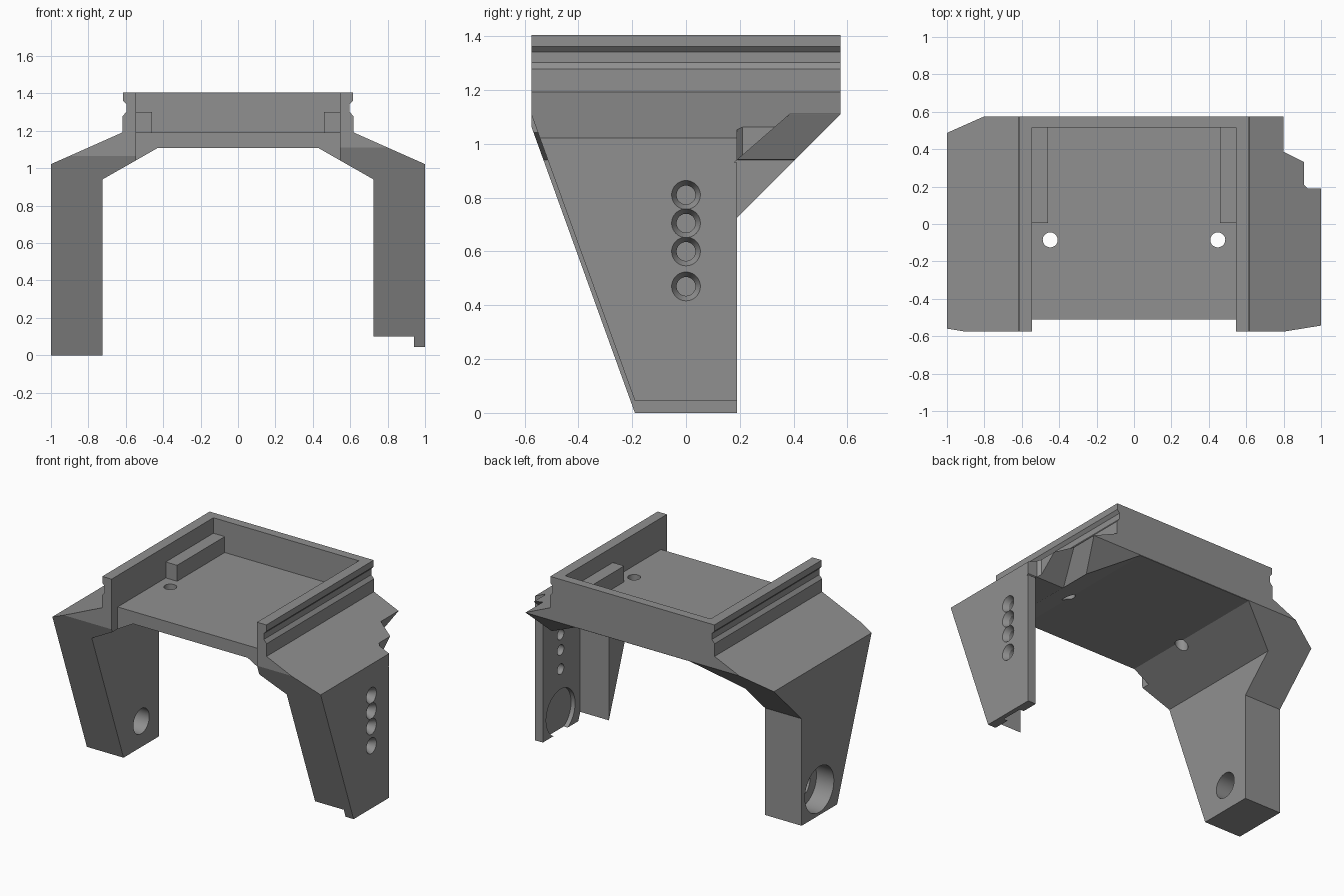
import bpy, bmesh, math
from mathutils import Vector

if "Cube" in bpy.data.objects:
    bpy.data.objects.remove(bpy.data.objects["Cube"])

grey = bpy.data.materials.new("plain_grey")
grey.diffuse_color = (0.28, 0.28, 0.28, 1)
grey.use_nodes = True
grey.node_tree.nodes["Principled BSDF"].inputs["Base Color"].default_value = grey.diffuse_color


def make(name, bm):
    bmesh.ops.recalc_face_normals(bm, faces=bm.faces)
    me = bpy.data.meshes.new(name)
    bm.to_mesh(me)
    bm.free()
    me.materials.append(grey)
    ob = bpy.data.objects.new(name, me)
    bpy.context.collection.objects.link(ob)
    return ob


def prism(name, pts, axis, lo, hi, shear=None):
    """Extrude a 2D outline along an axis; shear optionally moves the start."""
    def place(u, v, w):
        return {"x": (w, u, v), "y": (u, w, v), "z": (u, v, w)}[axis]
    bm = bmesh.new()
    a = [bm.verts.new(place(u, v, shear(u, v) if shear else lo)) for u, v in pts]
    b = [bm.verts.new(place(u, v, hi)) for u, v in pts]
    bm.faces.new(a)
    bm.faces.new(b[::-1])
    n = len(pts)
    for i in range(n):
        j = (i + 1) % n
        bm.faces.new((a[i], b[i], b[j], a[j]))
    return make(name, bm)


def box(name, x0, x1, y0, y1, z0, z1):
    return prism(name, [(x0, y0), (x1, y0), (x1, y1), (x0, y1)], "z", z0, z1)


def disc(name, axis, cu, cv, r, lo, hi, r2=None, n=40):
    """Cylinder or cone along an axis, radius r at lo and r2 at hi."""
    ob = prism(name, [(cu + r * math.cos(2 * math.pi * i / n),
                       cv + r * math.sin(2 * math.pi * i / n)) for i in range(n)],
               axis, lo, hi)
    if r2 is not None:
        c = Vector((hi, cu, cv))
        for v in ob.data.vertices[n:]:
            v.co = c + (v.co - c) * (r2 / r)
    return ob


def cut(target, cutter):
    cutter.hide_render = True
    m = target.modifiers.new("cut", "BOOLEAN")
    m.operation, m.solver, m.object = "DIFFERENCE", "EXACT", cutter
    bpy.context.view_layer.update()
    dg = bpy.context.evaluated_depsgraph_get()
    me = bpy.data.meshes.new_from_object(target.evaluated_get(dg))
    target.modifiers.clear()
    target.data = me
    bpy.data.objects.remove(cutter)


# bridge: one front outline with grooved walls, shoulders and both legs
half = [(0.615, 1.405), (0.615, 1.362), (0.597, 1.342), (0.597, 1.302),
        (0.617, 1.278), (0.617, 1.192), (1.0, 1.022), (1.0, 0.0),
        (0.725, 0.0), (0.725, 0.94), (0.43, 1.108)]
outline = half + [(-x, z) for x, z in reversed(half)]
bridge = prism("bridge_frame", outline, "y", -0.575, 0.575)

# sloped leg fronts (right one sits slightly higher) and 45 degree back
slope = 0.385 / 1.065
for x0, x1, lift in ((-1.2, -0.2, 0.0), (0.2, 1.2, 0.045)):
    line = lambda z: -0.19 - (z - lift) * slope
    cut(bridge, prism("front_cutter", [(line(1.5), 1.5), (line(-0.2), -0.2),
                                       (-1, -0.2), (-1, 1.5)], "x", x0, x1))
cut(bridge, prism("back_cutter", [(0.9, 1.435), (0.19, 0.725), (0.19, -0.2),
                                  (0.9, -0.2)], "x", -1.2, 1.2))

# open tray and recessed front edge of its floor
cut(bridge, box("tray_cutter", -0.545, 0.545, -1, 0.515, 1.192, 2))
cut(bridge, box("notch_cutter", -0.545, 0.545, -1, -0.51, 0.5, 2))

# right leg: hollow behind the front wall, thin outer plate, trimmed back
cut(bridge, box("cavity_cutter", 0.5, 0.94, -0.21, 0.8, -0.2, 0.94))
cut(bridge, box("foot_cutter", 0.5, 1.2, -0.8, 0.8, -0.2, 0.045))
cut(bridge, prism("plate_cutter", [(0.91, 0.8), (0.91, 0.21), (0.93, 0.19),
                                   (1.2, 0.19), (1.2, 0.8)], "z", -0.2, 1.3))
cut(bridge, prism("shoulder_cutter", [(0.8, 1.3), (0.8, 1.108), (0.715, 0.93),
                                      (1.2, 0.93), (1.2, 1.3)], "y", 0, 0.9,
                  lambda x, z: 0.19 + (z - 0.94) * 1.15))

# countersunk row of holes and round inner recess in the right plate
for z in (0.81, 0.705, 0.6, 0.47):
    cut(bridge, disc("hole_cutter", "x", 0, z, 0.035, 0.9, 1.1))
    cut(bridge, disc("sink_cutter", "x", 0, z, 0.035, 0.965, 1.001, 0.054))
cut(bridge, disc("recess_cutter", "x", 0, 0.18, 0.155, 0.8, 0.97))

# pivot in the left leg: wide outer recess and narrower through hole
cut(bridge, disc("pivot_cutter", "x", 0, 0.175, 0.085, -1.2, -0.5))
cut(bridge, disc("pocket_cutter", "x", 0, 0.175, 0.155, -1.2, -0.87))

# floor holes and rails in the tray
for s, side in ((-1, "left"), (1, "right")):
    cut(bridge, disc("floor_cutter", "z", s * 0.448, -0.085, 0.04, 0.5, 2))
    x0, x1 = sorted((s * 0.46, s * 0.55))
    box(side + "_tray_rail", x0, x1, 0.005, 0.52, 1.187, 1.3)

# smooth only the shallow facets of the round holes
bpy.ops.object.select_all(action="DESELECT")
bridge.select_set(True)
bpy.context.view_layer.objects.active = bridge
bpy.ops.object.shade_smooth_by_angle(angle=math.radians(15))
